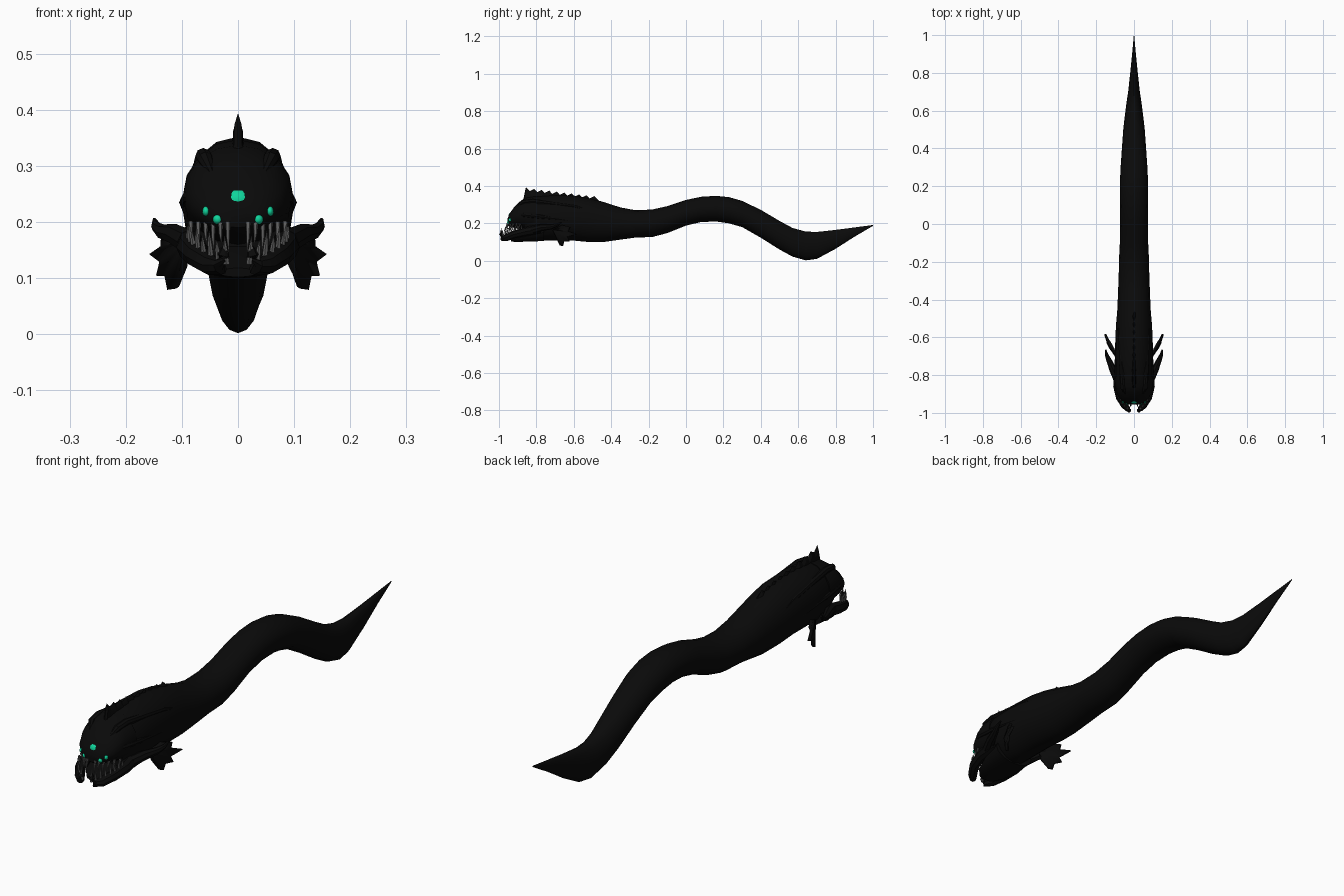
import bpy, bmesh, math
from mathutils import Vector

if "Cube" in bpy.data.objects:
    bpy.data.objects.remove(bpy.data.objects["Cube"])


def material(name, rgb):
    m = bpy.data.materials.new(name)
    m.diffuse_color = (*rgb, 1)
    m.use_nodes = True
    m.node_tree.nodes["Principled BSDF"].inputs["Base Color"].default_value = m.diffuse_color
    return m


BLACK = material("black skin", (0.003, 0.003, 0.003))
GREEN = material("glowing green", (0.005, 0.66, 0.33))
GREY = material("grey teeth", (0.11, 0.11, 0.11))


def finish(name, bm, mat, angle=40):
    bmesh.ops.recalc_face_normals(bm, faces=bm.faces)
    me = bpy.data.meshes.new(name)
    bm.to_mesh(me)
    bm.free()
    me.materials.append(mat)
    ob = bpy.data.objects.new(name, me)
    bpy.context.collection.objects.link(ob)
    bpy.ops.object.select_all(action='DESELECT')
    ob.select_set(True)
    bpy.context.view_layer.objects.active = ob
    bpy.ops.object.shade_smooth_by_angle(angle=math.radians(angle))
    return ob


def skin(bm, rings):
    """Bridge consecutive closed rings and cap both ends."""
    vs = [[bm.verts.new(p) for p in r] for r in rings]
    n = len(vs[0])
    for a, b in zip(vs, vs[1:]):
        for i in range(n):
            j = (i + 1) % n
            bm.faces.new((a[i], a[j], b[j], b[i]))
    bm.faces.new(vs[0])
    bm.faces.new(vs[-1])


def loft(bm, sections, n=16):
    """Elliptical sections along y: (y, half width, bottom z, top z)."""
    skin(bm, [[(w * math.cos(k * math.tau / n), y,
                (b + t) / 2 + (t - b) / 2 * math.sin(k * math.tau / n))
               for k in range(n)] for y, w, b, t in sections])


def tube(bm, pts, radii, n=8, side=1):
    """Round tapered limb through points, side=-1 mirrors it in x."""
    pts = [Vector((p[0] * side, p[1], p[2])) for p in pts]
    rings = []
    for i, p in enumerate(pts):
        d = (pts[min(i + 1, len(pts) - 1)] - pts[max(i - 1, 0)]).normalized()
        u = d.orthogonal().normalized()
        v = d.cross(u)
        rings.append([p + radii[i] * (u * math.cos(k * math.tau / n) + v * math.sin(k * math.tau / n))
                      for k in range(n)])
    skin(bm, rings)


# Long wavy body with tapered tail
bm = bmesh.new()
loft(bm, [(-0.86, .080, .13, .325), (-0.80, .098, .108, .345), (-0.70, .100, .108, .352),
          (-0.60, .099, .108, .348), (-0.52, .094, .100, .335), (-0.45, .088, .099, .317),
          (-0.35, .084, .113, .285), (-0.27, .081, .124, .270), (-0.18, .079, .127, .274),
          (-0.10, .075, .148, .292), (0.0, .073, .188, .325), (0.08, .073, .207, .342),
          (0.16, .074, .210, .347), (0.23, .074, .200, .340), (0.30, .071, .180, .320),
          (0.40, .064, .123, .272), (0.50, .057, .060, .213), (0.57, .049, .022, .175),
          (0.64, .040, .002, .156), (0.70, .031, .010, .154), (0.80, .020, .064, .165),
          (0.90, .010, .128, .178), (0.999, .001, .186, .191)])
finish("body", bm, BLACK)

# Upper head over the open mouth
bm = bmesh.new()
loft(bm, [(-0.955, .030, .190, .222), (-0.945, .056, .182, .250), (-0.92, .080, .176, .285),
          (-0.89, .092, .170, .315), (-0.86, .098, .160, .337), (-0.80, .099, .140, .347)])
finish("upper_head", bm, BLACK)

# Lower jaw floor and the split, hooked mandibles
bm = bmesh.new()
loft(bm, [(-0.935, .035, .102, .118), (-0.90, .065, .100, .140), (-0.84, .085, .102, .165),
          (-0.76, .092, .104, .20)], 14)
for s in (1, -1):
    tube(bm, [(.078, -.78, .17), (.086, -.86, .155), (.074, -.92, .14), (.050, -.960, .124),
              (.032, -.981, .120), (.026, -.988, .140), (.022, -.984, .160)],
         [.028, .024, .021, .019, .015, .011, .003], 8, s)
finish("lower_jaw", bm, BLACK)

# Teeth: long ones rising from the jaw, short ones hanging from above
bm = bmesh.new()
for s in (1, -1):
    for i in range(8):
        t = i / 7
        x, y, z = .020 + .066 * math.sin(t * 1.5), -.984 + .11 * t ** 1.3, .125 + .03 * t
        h = (.050, .038)[i % 2]
        tube(bm, [(x, y, z), (x + .003, y - .006, z + h * .6), (x + .004, y - .003, z + h)],
             [.0055, .0038, .0004], 5, s)
    for i in range(6):
        t = i / 5
        x, y, z = .018 + .066 * t, -.955 + .07 * t ** 1.5, .200
        h = (.055, .04)[i % 2]
        tube(bm, [(x, y, z), (x, y - .008, z - h * .5), (x - .002, y - .003, z - h)],
             [.005, .0035, .0004], 5, s)
finish("teeth", bm, GREY)

# Eyes: one large in the middle, two small on each side
for name, x, y, z, rx, ry, rz in [("main_eye", 0, -.930, .238, .028, .020, .022),
                                  ("inner_eye", .036, -.947, .205, .009, .010, .009),
                                  ("outer_eye", .057, -.938, .219, .0065, .012, .009)]:
    bm = bmesh.new()
    for s in ((1, -1) if x else (1,)):
        new = bmesh.ops.create_uvsphere(bm, u_segments=16, v_segments=10, radius=1)["verts"]
        for v in new:
            v.co = Vector((s * x + v.co.x * rx, y + v.co.y * ry, z + v.co.z * rz))
    finish(name, bm, GREEN, 60)

# Brow knobs and the ridges running back along the neck
bm = bmesh.new()
for s in (1, -1):
    tube(bm, [(.045, -.90, .285), (.058, -.87, .312), (.062, -.82, .318), (.066, -.72, .305),
              (.074, -.60, .290), (.080, -.47, .250)], [.006, .014, .014, .013, .011, .003], 8, s)
    tube(bm, [(.072, -.91, .24), (.088, -.87, .245), (.093, -.78, .235), (.094, -.62, .215)],
         [.005, .012, .012, .003], 8, s)
finish("neck_ridges", bm, BLACK)

# Jagged dorsal crest with a tall front spike
bm = bmesh.new()
outline = [(-.868, .335), (-.856, .394)]
for i in range(9):
    y = -.835 + i * .04
    top = .384 - .0048 * i
    outline += [(y, top - .012), (y + .024, top)]
outline += [(-.46, .315)]
cols = []
for y, z in outline:
    w = .012 if z < .39 else .009
    cols.append([bm.verts.new(p) for p in ((-w, y, .31), (-w * .7, y, z - .02 if z > .34 else .312),
                                           (0, y, z), (w * .7, y, z - .02 if z > .34 else .312), (w, y, .31))])
for a, b in zip(cols, cols[1:]):
    for k in range(5):
        bm.faces.new((a[k], a[(k + 1) % 5], b[(k + 1) % 5], b[k]))
bm.faces.new(cols[0])
bm.faces.new(cols[-1])
finish("dorsal_crest", bm, BLACK, 25)

# Cheek spikes sweeping outward and back
bm = bmesh.new()
for s in (1, -1):
    tube(bm, [(.088, -.82, .165), (.112, -.77, .178), (.133, -.72, .182), (.146, -.69, .192),
              (.149, -.665, .205)], [.022, .019, .014, .009, .003], 8, s)
finish("cheek_spikes", bm, BLACK)

# Ragged side fins, a pointed fan spread from one root
bm = bmesh.new()
fan = [(.110, -.66, .190), (.132, -.62, .180), (.133, -.63, .158), (.153, -.583, .142),
       (.135, -.635, .128), (.141, -.625, .104), (.126, -.655, .104), (.122, -.66, .080),
       (.108, -.67, .083), (.090, -.69, .125)]
for s in (1, -1):
    root = bm.verts.new((s * .088, -.71, .165))
    vs = [bm.verts.new((s * x, y, z)) for x, y, z in fan]
    for a, b in zip(vs, vs[1:]):
        bm.faces.new((root, a, b))
fin = finish("side_fins", bm, BLACK, 25)
mod = fin.modifiers.new("thickness", 'SOLIDIFY')
mod.thickness, mod.offset = .012, 0
